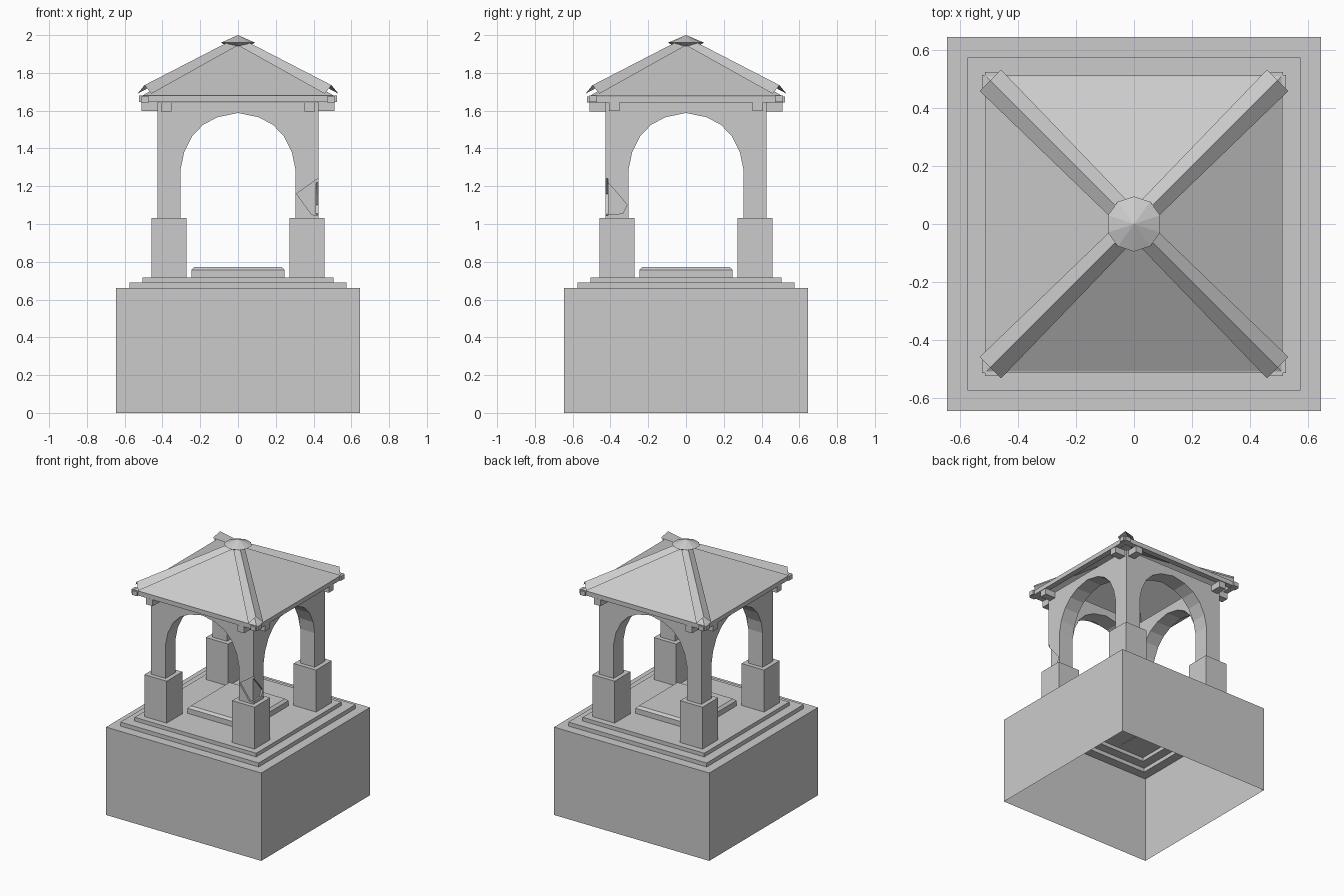
import bpy, bmesh, math
from mathutils import Vector

if "Cube" in bpy.data.objects:
    bpy.data.objects.remove(bpy.data.objects["Cube"])


def finish(name, bm, hidden=False, recalc=True):
    if recalc:
        bmesh.ops.recalc_face_normals(bm, faces=bm.faces[:])
    me = bpy.data.meshes.new(name)
    bm.to_mesh(me)
    bm.free()
    ob = bpy.data.objects.new(name, me)
    bpy.context.collection.objects.link(ob)
    if hidden:
        ob.hide_render = True
        ob.hide_set(True)
    return ob


def box(name, lo, hi, hidden=False):
    bm = bmesh.new()
    bmesh.ops.create_cube(bm, size=1)
    for v in bm.verts:
        v.co = Vector([lo[i] + (v.co[i] + 0.5) * (hi[i] - lo[i]) for i in range(3)])
    return finish(name, bm, hidden)


def square_loft(name, rings, cap_bottom):
    """Stack of square rings (half width, z), capped on top."""
    bm = bmesh.new()
    loops = [[bm.verts.new((sx * r, sy * r, z)) for sx, sy in
              ((-1, -1), (1, -1), (1, 1), (-1, 1))] for r, z in rings]
    for a, b in zip(loops, loops[1:]):
        for i in range(4):
            j = (i + 1) % 4
            bm.faces.new((a[i], a[j], b[j], b[i]))
    bm.faces.new(loops[-1])
    if cap_bottom:
        bm.faces.new(loops[0][::-1])
    return finish(name, bm, recalc=False)


def prism(name, pts, a, b, axis):
    """Profile (u, z) extruded from a to b along x or y, used as a cutter."""
    bm = bmesh.new()
    place = (lambda u, d, z: (d, u, z)) if axis == 'x' else (lambda u, d, z: (u, d, z))
    f = bm.faces.new([bm.verts.new(place(u, a, z)) for u, z in pts])
    out = bmesh.ops.extrude_face_region(bm, geom=[f])['geom']
    for v in out:
        if isinstance(v, bmesh.types.BMVert):
            v.co[0 if axis == 'x' else 1] = b
    return finish(name, bm, True)


def cut(ob, cutter):
    m = ob.modifiers.new(cutter.name, 'BOOLEAN')
    m.operation = 'DIFFERENCE'
    m.solver = 'EXACT'
    m.object = cutter


# Hollow plinth with two steps, open underneath
square_loft("stepped_plinth", [(0.645, 0), (0.645, 0.66), (0.575, 0.66), (0.575, 0.69),
                               (0.505, 0.69), (0.505, 0.718)], False)
# Floor slab with chamfered top
square_loft("floor_slab", [(0.247, 0.715), (0.247, 0.757), (0.23, 0.773)], True)

# Arched pavilion body: block minus room minus two crossing arches
body = box("arched_body", (-0.425, -0.425, 1.02), (0.425, 0.425, 1.642))
cut(body, box("room_cutter", (-0.305, -0.305, 0.9), (0.305, 0.305, 1.8), True))
half = [(0.304, 0.95), (0.304, 1.29), (0.285, 1.38), (0.243, 1.465), (0.185, 1.525),
        (0.11, 1.565)]
arch = half + [(0, 1.588)] + [(-x, z) for x, z in reversed(half)]
cut(body, prism("arch_cutter_y", arch, -0.6, 0.6, 'y'))
cut(body, prism("arch_cutter_x", arch, -0.6, 0.6, 'x'))
# Shallow broken patch on the front right column
cut(body, prism("chip_front", [(0.45, 1.26), (0.31, 1.16), (0.39, 1.05), (0.45, 1.04)],
                -0.5, -0.413, 'y'))
cut(body, prism("chip_side", [(-0.45, 1.26), (-0.36, 1.16), (-0.312, 1.1), (-0.335, 1.055),
                              (-0.45, 1.05)], 0.413, 0.5, 'x'))

# Column footings
for sx in (-1, 1):
    for sy in (-1, 1):
        cx, cy = sx * 0.365, sy * 0.365
        box("column_footing", (cx - 0.093, cy - 0.093, 0.715), (cx + 0.093, cy + 0.093, 1.033))

# Bracket stubs out of the walls and crossing eave beams
for s in (-1, 1):
    for t in (-1, 1):
        ys = sorted((t * 0.42, t * 0.51))
        c = s * 0.38
        box("bracket", (c - 0.028, ys[0], 1.595), (c + 0.028, ys[1], 1.643))
        box("bracket", (ys[0], c - 0.028, 1.597), (ys[1], c + 0.028, 1.645))
    c = s * 0.492
    box("eave_beam", (c - 0.021, -0.525, 1.643), (c + 0.021, 0.525, 1.676))
    box("eave_beam", (-0.525, c - 0.021, 1.645), (0.525, c + 0.021, 1.679))

# Pyramid roof sheet
bm = bmesh.new()
apex = bm.verts.new((0, 0, 1.965))
rim = [bm.verts.new((sx * 0.51, sy * 0.51, 1.678)) for sx, sy in
       ((-1, -1), (1, -1), (1, 1), (-1, 1))]
for i in range(4):
    bm.faces.new((rim[i], rim[(i + 1) % 4], apex))
finish("roof", bm, recalc=False)

# Folded hip caps along the four roof edges
for k in range(4):
    ang = math.radians(45 + 90 * k)
    d = Vector((math.cos(ang), math.sin(ang), 0))
    n = Vector((-d.y, d.x, 0))
    bm = bmesh.new()
    rows = []
    for r, z, w, drop in ((0.70, 1.735, 0.052, 0.045), (0.05, 1.972, 0.04, 0.03)):
        rows.append([bm.verts.new(d * r + n * (w * s) + Vector((0, 0, z - drop * abs(s))))
                     for s in (-1, 0, 1)])
    for i in (0, 1):
        bm.faces.new((rows[0][i], rows[0][i + 1], rows[1][i + 1], rows[1][i]))
    finish("hip_cap", bm, recalc=False)

# Faceted finial on the peak
bm = bmesh.new()
top = bm.verts.new((0, 0, 2.0))
rings = [[bm.verts.new((r * math.sin(i * math.pi / 5), r * math.cos(i * math.pi / 5), z))
          for i in range(10)] for r, z in ((0.095, 1.96), (0.06, 1.942))]
for i in range(10):
    j = (i + 1) % 10
    bm.faces.new((rings[0][i], rings[0][j], top))
    bm.faces.new((rings[1][i], rings[1][j], rings[0][j], rings[0][i]))
bm.faces.new(rings[1])
finish("finial", bm)
